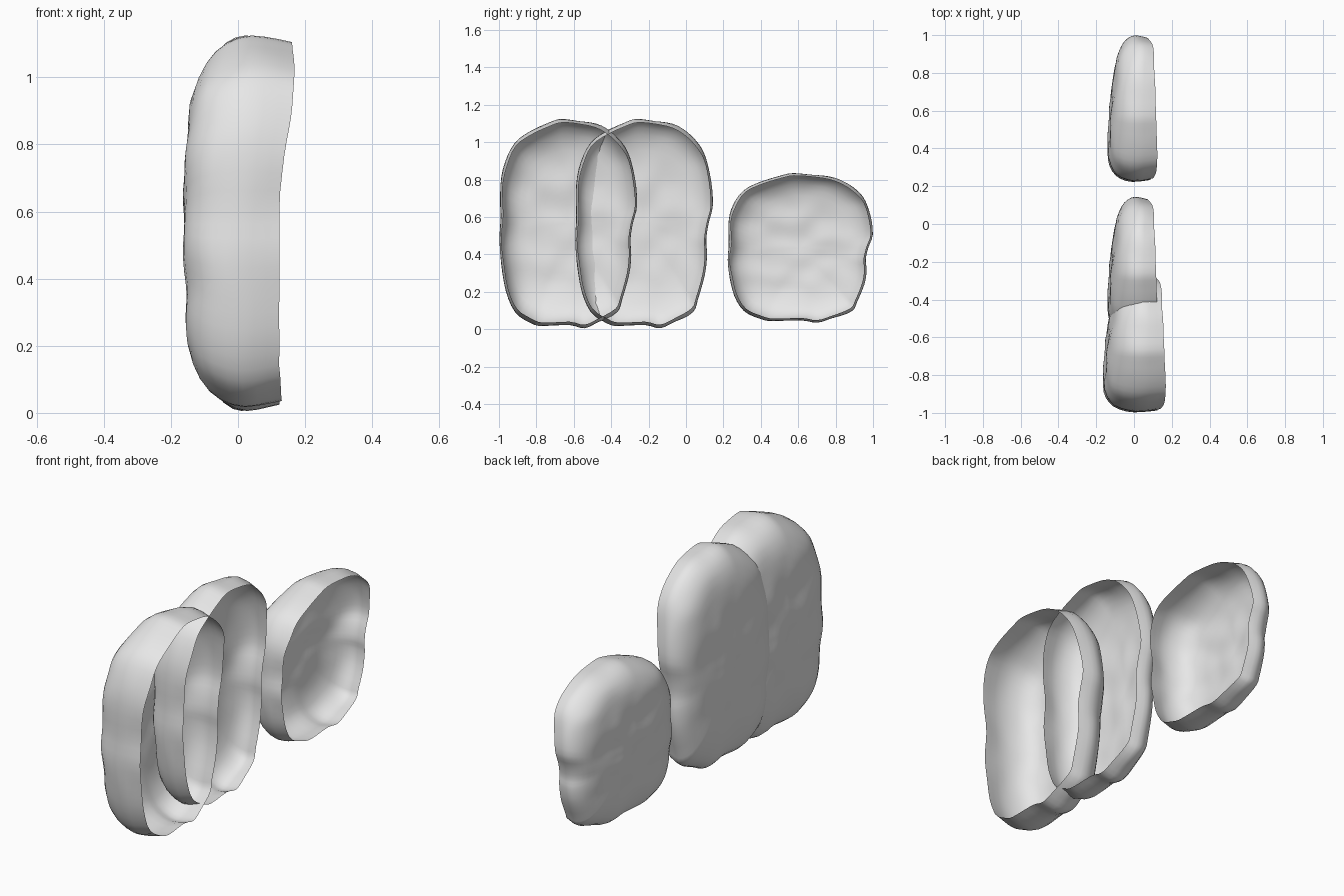
import bpy
import bmesh
from mathutils import Vector, noise

cube = bpy.data.objects.get("Cube")
if cube:
    bpy.data.objects.remove(cube, do_unlink=True)

stone = bpy.data.materials.new("pale grey stone")
stone.use_nodes = True
grey = (0.8, 0.8, 0.8, 1)
stone.diffuse_color = grey
stone.node_tree.nodes["Principled BSDF"].inputs["Base Color"].default_value = grey

# Irregular slab outline (y, z), from -1 to 1
OUTLINE = [(1, .18), (.97, .42), (.9, .63), (.77, .77), (.6, .88), (.41, .95),
           (.17, .985), (-.09, 1), (-.27, .965), (-.55, .88), (-.78, .77),
           (-.91, .58), (-.98, .37), (-.97, .08), (-1, -.16), (-.96, -.4),
           (-.9, -.64), (-.77, -.84), (-.55, -.94), (-.37, -.98), (.02, -.97),
           (.24, -1), (.45, -.94), (.71, -.84), (.78, -.73), (.88, -.49),
           (.91, -.3), (.9, -.16), (.94, .01)]

# Section from the open rim to the back: outline scale, depth fraction
WALL = [(.965, 0), (.98, .12), (.995, .25), (1, .38), (.985, .51), (.955, .63),
        (.91, .74), (.85, .82), (.78, .88), (.7, .925)]
FLOOR = [(k * .06, 1 - .13 * (k * .06) ** 2) for k in range(10, 0, -1)]
SECTION = WALL + FLOOR


def smooth_loop(points, steps):
    """Closed Catmull-Rom curve through the points."""
    pts = [Vector(p) for p in points]
    n = len(pts)
    loop = []
    for i in range(n):
        a, b, c, d = (pts[(i + k) % n] for k in (-1, 0, 1, 2))
        for s in range(steps):
            t = s / steps
            loop.append(.5 * (2 * b + (c - a) * t + (2 * a - 5 * b + 4 * c - d) * t ** 2
                              + (3 * b - a - 3 * c + d) * t ** 3))
    return loop


def shell_point(u, v, depth):
    """Point of the shell: the rim flares at top and bottom, the back tapers."""
    lift = min(1, max(0, (v - .1) / .7))
    flare = .045 * lift * lift * (3 - 2 * lift) + .08 * max(0, -v - .75)
    rim = .104 + flare - .014 * u
    back = -.14 + .042 * u
    bump = noise.noise(Vector((u * 3, v * 4, depth * 2)))
    x = rim + (back - rim) * depth + .011 * bump * (.4 + .6 * depth)
    swell = 1 + .06 * bump * depth * (1 - depth)
    return Vector((x, u * swell, v * swell))


LOOP = smooth_loop(OUTLINE, 3)


def make_slab(name, centre, half_width, half_height, thickness):
    """Open shell with its hollow towards +x."""
    bm = bmesh.new()
    size = Vector((thickness, half_width, half_height))

    def vert(u, v, depth):
        return bm.verts.new(Vector(centre) + shell_point(u, v, depth) * size)

    rings = [[vert(p.x * s, p.y * s, d) for p in LOOP] for s, d in SECTION]
    middle = vert(0, 0, 1)
    n = len(LOOP)
    for i in range(n):
        j = (i + 1) % n
        for outer, inner in zip(rings, rings[1:]):
            bm.faces.new((outer[i], inner[i], inner[j], outer[j]))
        bm.faces.new((rings[-1][i], middle, rings[-1][j]))
    for face in bm.faces:
        face.smooth = True
    mesh = bpy.data.meshes.new(name)
    bm.to_mesh(mesh)
    bm.free()
    mesh.materials.append(stone)
    bpy.context.collection.objects.link(bpy.data.objects.new(name, mesh))


# Two tall overlapping slabs and a low one behind
make_slab("front_tall_slab", (0, -.63, .565), .37, .56, 1.06)
make_slab("middle_tall_slab", (-.01, -.225, .565), .37, .56, .84)
make_slab("back_low_slab", (-.01, .61, .435), .39, .4, .84)
